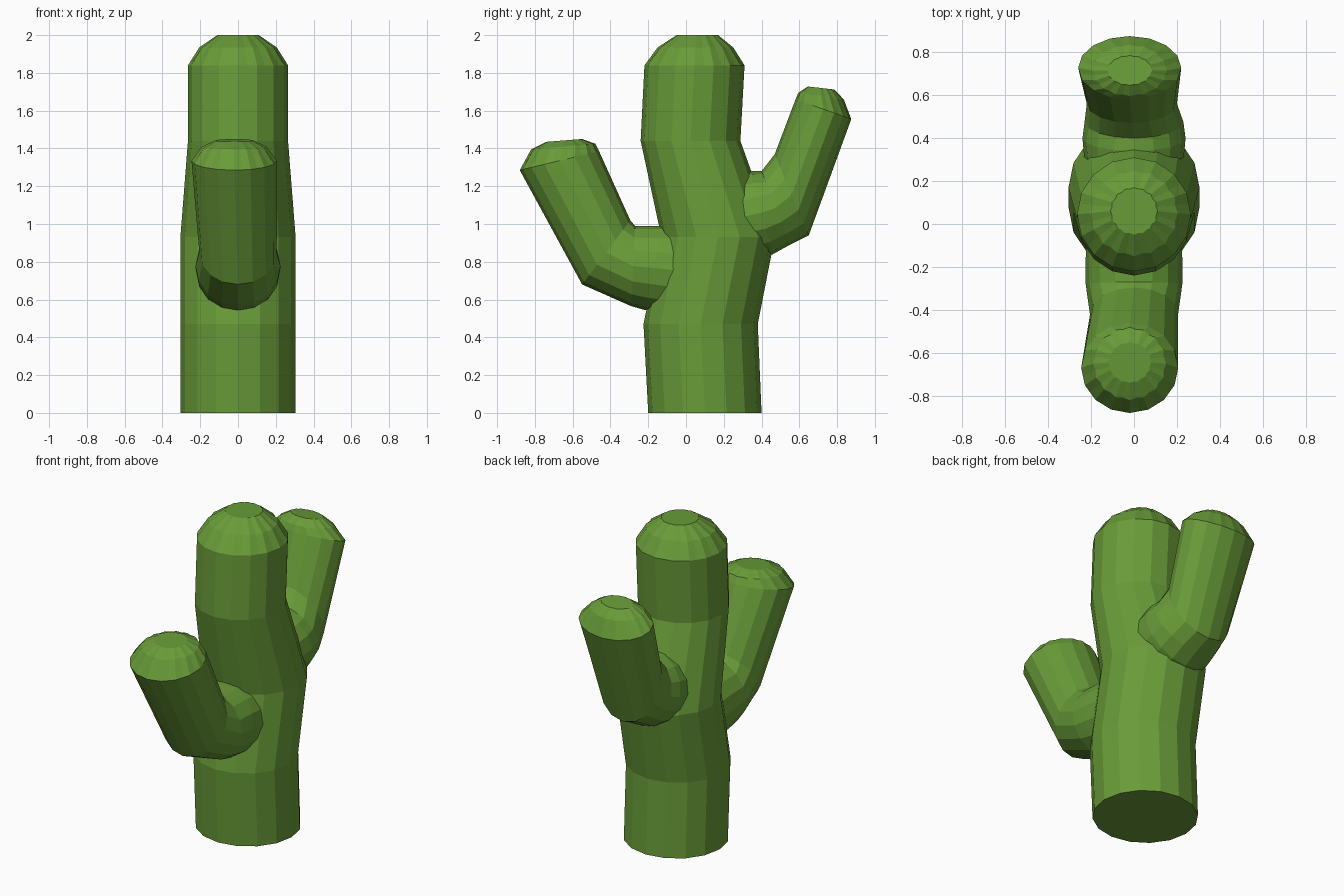
import bpy, bmesh
from math import cos, sin, pi

RIBS = 16

green = bpy.data.materials.new("cactus_green")
green.diffuse_color = (0.14, 0.33, 0.04, 1)


def stem(name, rings):
    """Loft ribbed rings. Each ring: two side-view edge points (y, z), (y, z),
    x centre, x radius and the groove factor between ribs."""
    bm = bmesh.new()
    loops = []
    n = RIBS * 2
    for ya, za, yb, zb, cx, rx, groove in rings:
        cy, cz = (ya + yb) / 2, (za + zb) / 2
        uy, uz = (yb - ya) / 2, (zb - za) / 2
        loop = []
        for i in range(n):
            a = 2 * pi * i / n
            k = groove if i % 2 else 1.0
            loop.append(bm.verts.new((cx + rx * k * cos(a),
                                      cy + uy * k * sin(a),
                                      cz + uz * k * sin(a))))
        loops.append(loop)
    for lo, hi in zip(loops, loops[1:]):
        for i in range(n):
            j = (i + 1) % n
            bm.faces.new((lo[i], lo[j], hi[j], hi[i]))
    bm.faces.new(loops[0][::-1])
    bm.faces.new(loops[-1])
    bmesh.ops.recalc_face_normals(bm, faces=bm.faces)
    me = bpy.data.meshes.new(name)
    bm.to_mesh(me)
    bm.free()
    me.materials.append(green)
    ob = bpy.data.objects.new(name, me)
    bpy.context.collection.objects.link(ob)
    return ob


F = cos(pi / RIBS)   # flat sides
G = 0.95             # grooved dome

# Main trunk with a slight S bend and a ribbed dome
stem("trunk", [
    (-0.20, 0.00, 0.40, 0.00, 0, 0.305, F),
    (-0.225, 0.47, 0.38, 0.47, 0, 0.305, F),
    (-0.13, 0.93, 0.47, 0.93, 0, 0.305, F),
    (-0.24, 1.44, 0.288, 1.44, 0, 0.265, F),
    (-0.22, 1.84, 0.31, 1.84, 0, 0.265, F),
    (-0.15, 1.935, 0.25, 1.935, 0, 0.205, G),
    (-0.05, 2.00, 0.17, 2.00, 0, 0.11, G),
])

# Lower front arm
stem("front_arm", [
    (0.08, 0.50, 0.08, 0.98, 0, 0.22, F),
    (-0.22, 0.545, -0.12, 0.99, 0, 0.225, F),
    (-0.29, 0.565, -0.27, 0.99, 0, 0.225, F),
    (-0.55, 0.68, -0.295, 1.02, 0, 0.205, F),
    (-0.88, 1.285, -0.46, 1.385, -0.02, 0.226, F),
    (-0.82, 1.395, -0.48, 1.425, -0.02, 0.17, G),
    (-0.74, 1.435, -0.55, 1.45, -0.02, 0.10, G),
])

# Upper back arm, flatter in section
stem("back_arm", [
    (0.15, 1.24, 0.20, 0.78, 0, 0.22, F),
    (0.34, 1.28, 0.46, 0.84, 0, 0.24, F),
    (0.40, 1.28, 0.55, 0.89, 0, 0.23, F),
    (0.47, 1.37, 0.65, 0.94, -0.01, 0.21, F),
    (0.58, 1.66, 0.875, 1.555, -0.02, 0.24, F),
    (0.595, 1.695, 0.835, 1.66, -0.02, 0.175, G),
    (0.645, 1.728, 0.785, 1.712, -0.02, 0.105, G),
])
